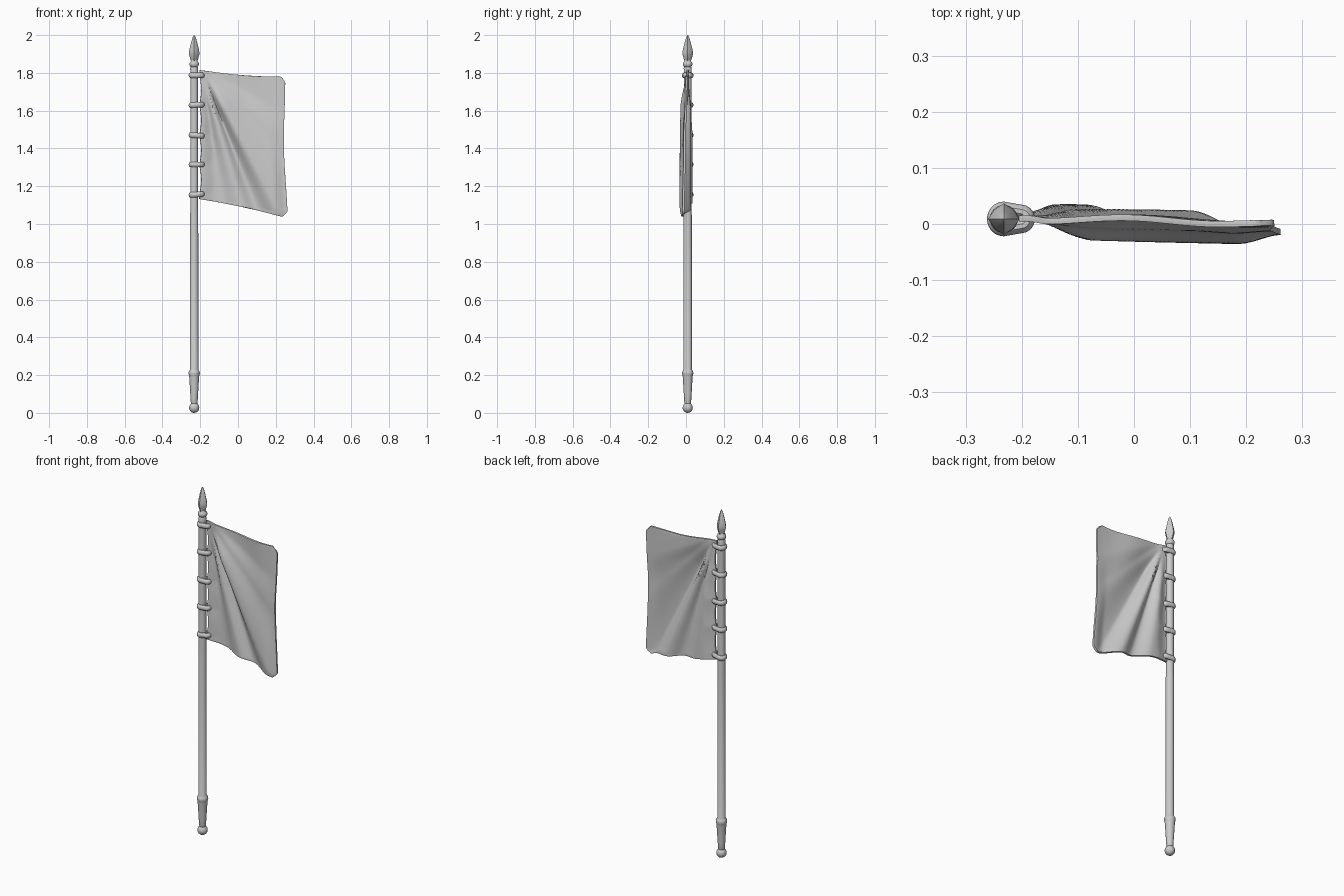
import bpy, bmesh
from math import sin, cos, pi, atan2, radians

if "Cube" in bpy.data.objects:
    bpy.data.objects.remove(bpy.data.objects["Cube"])

PX, PY = -0.232, 0.009   # pole axis


def finish(name, bm, angle=40):
    bmesh.ops.recalc_face_normals(bm, faces=bm.faces)
    me = bpy.data.meshes.new(name)
    bm.to_mesh(me)
    bm.free()
    ob = bpy.data.objects.new(name, me)
    bpy.context.collection.objects.link(ob)
    bpy.ops.object.select_all(action='DESELECT')
    ob.select_set(True)
    bpy.context.view_layer.objects.active = ob
    bpy.ops.object.shade_smooth_by_angle(angle=radians(angle))
    return ob


def loft(bm, rings, closed=False):
    """Skin a list of vertex rings, capping the ends unless closed."""
    vs = [[bm.verts.new(p) for p in r] for r in rings]
    n = len(vs[0])
    for i in range(len(vs) if closed else len(vs) - 1):
        a, b = vs[i], vs[(i + 1) % len(vs)]
        for j in range(n):
            k = (j + 1) % n
            bm.faces.new((a[j], a[k], b[k], b[j]))
    if not closed:
        bm.faces.new(vs[0])
        bm.faces.new(vs[-1])


def lathe(name, profile, segs=24, scale=lambda j: 1, angle=40):
    bm = bmesh.new()
    loft(bm, [[(PX + r * scale(j) * cos(2 * pi * j / segs),
                PY + r * scale(j) * sin(2 * pi * j / segs), z)
               for j in range(segs)] for r, z in profile])
    return finish(name, bm, angle)


# Pole with ball foot, tapered grip and collars
ball = [(0.026 * sin(a * pi / 10) + 0.001, 0.027 - 0.027 * cos(a * pi / 10)) for a in range(9)]
lathe("pole", ball + [
    (0.018, 0.055), (0.020, 0.09), (0.026, 0.19), (0.027, 0.197), (0.029, 0.203),
    (0.030, 0.21), (0.029, 0.217), (0.025, 0.224), (0.022, 0.23), (0.0215, 1.05),
    (0.0205, 1.06), (0.0205, 1.80), (0.021, 1.825), (0.018, 1.832), (0.022, 1.836),
    (0.025, 1.843), (0.025, 1.85), (0.022, 1.857), (0.017, 1.862), (0.016, 1.87)])

# Four-ridged spear tip
lathe("spear_tip", [(0.016, 1.858), (0.021, 1.875), (0.027, 1.895), (0.028, 1.908),
                    (0.024, 1.93), (0.016, 1.962), (0.008, 1.988), (0.001, 2.0)],
      8, lambda j: 0.86 if j % 2 else 1, 25)

# Thick rings tying the cloth to the pole
RING_Z = [1.155, 1.315, 1.47, 1.63, 1.787]


def tie_ring(name, z, tilt):
    bm = bmesh.new()
    tube = 0.0125
    path = []
    for i in range(12):                      # large bend round the pole
        a = pi / 2 + pi * i / 11
        path.append((0.0175 * cos(a), 0.0185 * sin(a), a))
    for i in range(10):                      # small bend through the cloth
        a = -pi / 2 + pi * i / 9
        path.append((0.031 + 0.012 * cos(a), 0.013 * sin(a), a))
    rings = []
    for x, y, a in path:
        ring = []
        for k in range(10):
            t = 2 * pi * k / 10
            o = tube * cos(t)
            ring.append((PX + x + o * cos(a), PY + y + o * sin(a),
                         z + tube * 1.2 * sin(t) + tilt * x))
        rings.append(ring)
    loft(bm, rings, True)
    knot = bmesh.ops.create_uvsphere(bm, u_segments=12, v_segments=8, radius=0.015)
    for v in knot["verts"]:
        v.co.x += PX + 0.039
        v.co.y += PY + 0.006
        v.co.z += z + tilt * 0.04
    finish(name, bm)


for i, z in enumerate(RING_Z):
    tie_ring(f"tie_ring_{i + 1}", z, [0.08, 0.0, -0.08, 0.05, 0.0][i])


# Draped cloth with folds fanning out from the upper hoist corner
def step(a, b, x):
    t = max(0, min(1, (x - a) / (b - a)))
    return t * t * (3 - 2 * t)


# fold depth against angle from the vertical, seen from the corner
FAN = [(-20, 0.008), (0, 0.012), (9, 0.022), (16.5, -0.010), (21.5, 0.016),
       (28.5, -0.032), (45, -0.012), (62, 0.002), (180, 0.0)]


def fan(th):
    for (a, p), (b, q) in zip(FAN, FAN[1:]):
        if a <= th <= b:
            return p + (q - p) * step(a, b, th)
    return 0


def cloth_point(u, v):
    top = 1.815 - 0.06 * u + 0.028 * u ** 3
    bottom = 1.132 - 0.07 * u - 0.027 * u * u
    corner = 0.016 * step(0.95, 1, u) ** 2        # rounded free corners
    z = bottom + corner + (top - bottom - 2 * corner) * v
    left = -0.205
    if RING_Z[0] < z < RING_Z[-1]:
        left += 0.010 * abs(sin(pi * (z - RING_Z[0]) / 0.158))
    right = 0.245 + 0.012 * (1 - v) ** 2 + 0.005 * cos(v * 2 * pi)
    right -= 0.014 * (step(0.97, 1, v) + step(0.97, 1, 1 - v)) ** 2
    x = left + (right - left) * u
    dx, dz = x + 0.20, 1.84 - z
    th = atan2(dx, dz) * 180 / pi
    d = (dx * dx + dz * dz) ** 0.5
    grow = step(0.02, 0.26, d) * step(-0.03, 0.16, u) * (1 - 0.55 * step(0.84, 1, u))
    ripple = 0.004 * sin(9 * u + 4 * v) * step(32, 55, th)
    return x, 0.010 + grow * fan(th) + ripple * step(0, 0.1, u) - 0.010 * u, z


NU, NV = 60, 84
bm = bmesh.new()
g = [[bm.verts.new(cloth_point(i / NU, j / NV)) for j in range(NV + 1)] for i in range(NU + 1)]
for i in range(NU):
    for j in range(NV):
        bm.faces.new((g[i][j], g[i + 1][j], g[i + 1][j + 1], g[i][j + 1]))
cloth = finish("cloth", bm, 60)
relax = cloth.modifiers.new("relax", 'SMOOTH')
relax.iterations = 4
relax.use_x = relax.use_z = False
thick = cloth.modifiers.new("thickness", 'SOLIDIFY')
thick.thickness = 0.011
thick.offset = 0
hem = cloth.modifiers.new("soft_hem", 'BEVEL')
hem.width = 0.003
hem.segments = 2
hem.limit_method = 'ANGLE'
hem.angle_limit = radians(60)
